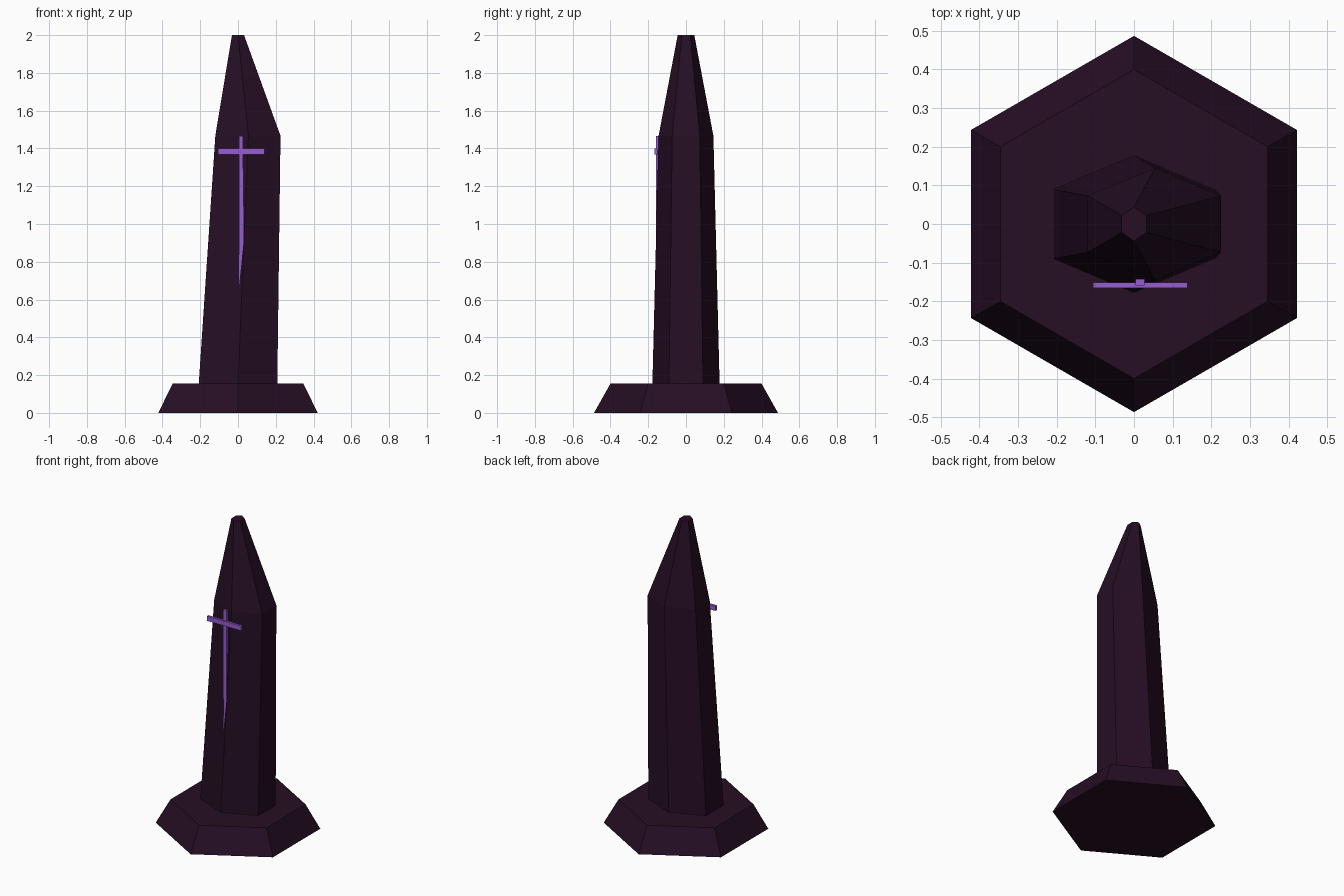
import bpy, bmesh

if "Cube" in bpy.data.objects:
    bpy.data.objects.remove(bpy.data.objects["Cube"])


def material(name, rgb):
    m = bpy.data.materials.new(name)
    m.diffuse_color = (*rgb, 1)
    m.use_nodes = True
    m.node_tree.nodes["Principled BSDF"].inputs["Base Color"].default_value = m.diffuse_color
    return m


STONE = material("dark plum stone", (0.019, 0.0045, 0.0175))
VIOLET = material("violet metal", (0.30, 0.11, 0.63))


def loft(name, rings, mat):
    """Closed solid through rings of equal point count, bottom to top."""
    bm = bmesh.new()
    loops = [[bm.verts.new(p) for p in ring] for ring in rings]
    n = len(loops[0])
    for a, b in zip(loops, loops[1:]):
        for i in range(n):
            j = (i + 1) % n
            bm.faces.new((a[i], a[j], b[j], b[i]))
    bm.faces.new(loops[0][::-1])
    bm.faces.new(loops[-1])
    bmesh.ops.recalc_face_normals(bm, faces=bm.faces)
    me = bpy.data.meshes.new(name)
    bm.to_mesh(me)
    bm.free()
    me.materials.append(mat)
    ob = bpy.data.objects.new(name, me)
    bpy.context.collection.objects.link(ob)
    return ob


def hexagon(z, left, mid, right, y_point, y_side):
    """Six-sided ring with its points towards the front and back."""
    return [(mid, -y_point, z), (right, -y_side, z), (right, y_side, z),
            (mid, y_point, z), (left, y_side, z), (left, -y_side, z)]


def rect(z, x0, x1, y0, y1):
    return [(x0, y0, z), (x1, y0, z), (x1, y1, z), (x0, y1, z)]


# Flared hexagonal plinth
loft("plinth", [hexagon(0, -0.422, 0, 0.422, 0.487, 0.2435),
                hexagon(0.155, -0.346, 0, 0.346, 0.40, 0.20)], STONE)

# Lopsided obelisk with a pointed, blunt-tipped top
loft("obelisk", [hexagon(0.15, -0.208, 0, 0.208, 0.178, 0.09),
                 hexagon(1.467, -0.120, 0.055, 0.225, 0.145, 0.073),
                 hexagon(2.0, -0.032, 0, 0.032, 0.044, 0.022)], STONE)

# Sword: blade sinks into the sloping front edge of the obelisk
loft("sword_blade", [rect(0.60, 0.005, 0.031, -0.158, -0.142),
                     rect(1.467, 0.004, 0.027, -0.159, -0.142)], VIOLET)
loft("sword_guard", [rect(1.368, -0.106, 0.139, -0.166, -0.151),
                     rect(1.399, -0.106, 0.139, -0.166, -0.151)], VIOLET)
